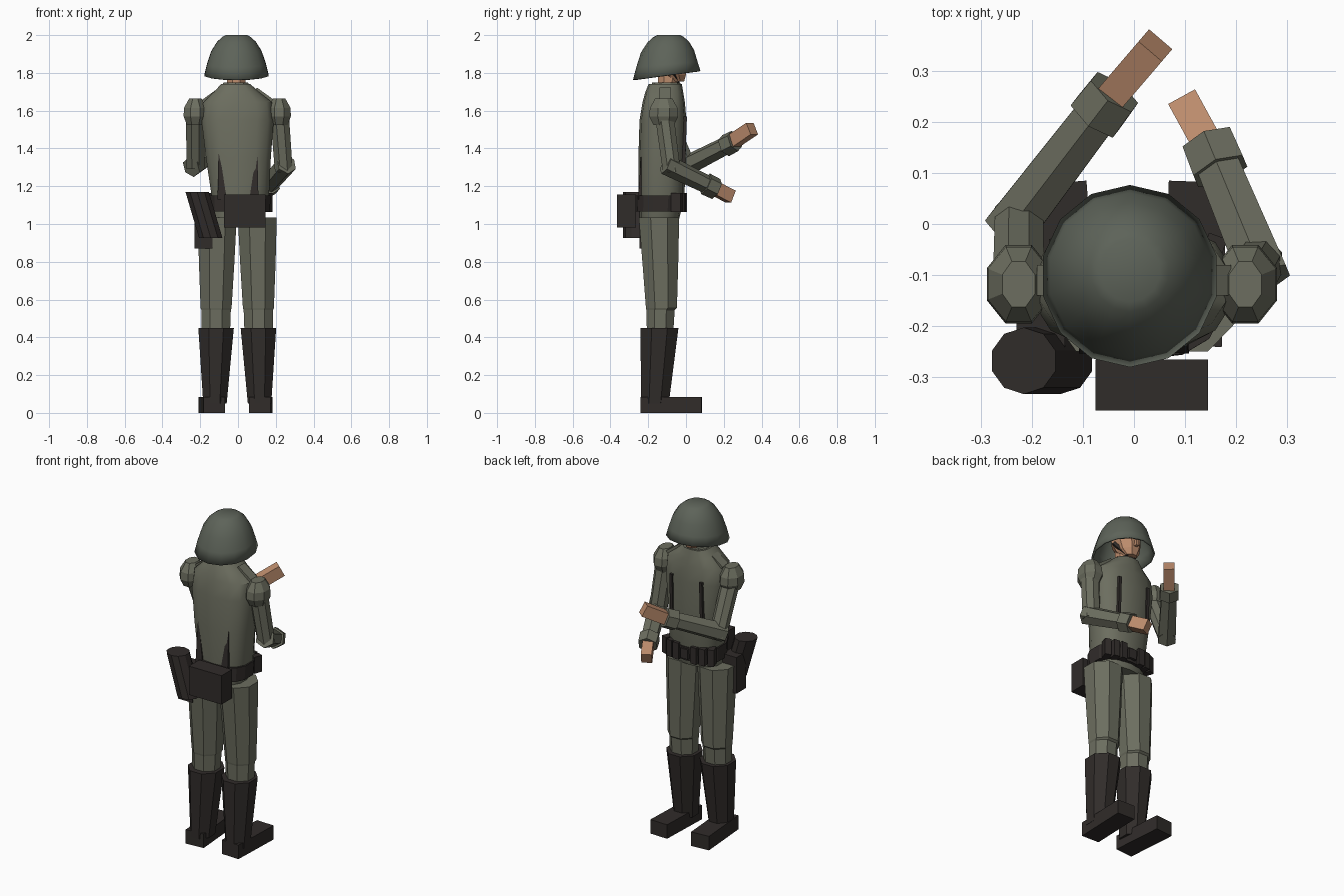
import bpy
import bmesh
import math
from mathutils import Vector, Matrix

cube = bpy.data.objects.get("Cube")
if cube:
    bpy.data.objects.remove(cube, do_unlink=True)


def material(name, rgb):
    m = bpy.data.materials.new(name)
    m.use_nodes = True
    color = (*rgb, 1)
    m.diffuse_color = color
    node = m.node_tree.nodes["Principled BSDF"]
    node.inputs["Base Color"].default_value = color
    node.inputs["Roughness"].default_value = 0.8
    return m


CLOTH = material("field_cloth", (0.15, 0.155, 0.115))
STEEL = material("painted_steel", (0.11, 0.125, 0.1))
LEATHER = material("dark_leather", (0.03, 0.025, 0.023))
SKIN = material("skin", (0.5, 0.26, 0.15))


def finish(name, bm, mat, smooth=None):
    bmesh.ops.recalc_face_normals(bm, faces=bm.faces)
    mesh = bpy.data.meshes.new(name)
    bm.to_mesh(mesh)
    bm.free()
    obj = bpy.data.objects.new(name, mesh)
    bpy.context.collection.objects.link(obj)
    mesh.materials.append(mat)
    if smooth:
        bpy.ops.object.select_all(action="DESELECT")
        obj.select_set(True)
        bpy.context.view_layer.objects.active = obj
        bpy.ops.object.shade_smooth_by_angle(angle=math.radians(smooth))
    return obj


def loft(name, rings, sides, mat, power=2, smooth=None, tilts=None, open_start=False):
    """Skin rings of (centre, half_width, half_depth) placed along one axis."""
    bm = bmesh.new()
    axis = (Vector(rings[-1][0]) - Vector(rings[0][0])).normalized()
    if abs(axis.z) > 0.9:
        u, v = Vector((1, 0, 0)), Vector((0, 1, 0))
    else:
        u = axis.cross(Vector((0, 0, 1))).normalized()
        v = axis.cross(u)
    grow = 1 / math.cos(math.pi / sides) if power == 2 else 1
    loops = []
    for k, (centre, a, b) in enumerate(rings):
        loop = []
        for i in range(sides):
            t = (i + 0.5) * math.tau / sides
            c, s = (math.copysign(abs(f) ** (2 / power), f) for f in (math.cos(t), math.sin(t)))
            p = Vector(centre) + u * (a * c * grow) + v * (b * s * grow)
            if tilts:
                p.z += tilts[k] * (p.y - centre[1])
            loop.append(bm.verts.new(p))
        loops.append(loop)
    for low, high in zip(loops, loops[1:]):
        for i in range(sides):
            j = (i + 1) % sides
            bm.faces.new((low[i], low[j], high[j], high[i]))
    if not open_start:
        bm.faces.new(loops[0])
    bm.faces.new(loops[-1])
    return finish(name, bm, mat, smooth)


def upright(name, rows, sides, mat, **options):
    """Vertical loft from rows of z, centre x, centre y, half width, half depth."""
    return loft(name, [((x, y, z), a, b) for z, x, y, a, b in rows], sides, mat, **options)


def limb(name, start, end, r0, r1, sides, mat, flat=1):
    return loft(name, [(start, r0, r0 * flat), (end, r1, r1 * flat)], sides, mat)


def box(name, centre, size, mat, turn=0):
    bm = bmesh.new()
    bmesh.ops.create_cube(bm, size=1)
    bm.transform(Matrix.Translation(centre) @ Matrix.Rotation(math.radians(turn), 4, "Z")
                 @ Matrix.Diagonal((*size, 1)))
    return finish(name, bm, mat)


# Jacket with a standing collar
upright("jacket", [
    (1.03, 0, -0.14, 0.14, 0.105),
    (1.15, 0.012, -0.13, 0.155, 0.122),
    (1.35, 0.002, -0.127, 0.175, 0.125),
    (1.55, -0.002, -0.122, 0.195, 0.124),
    (1.645, -0.002, -0.118, 0.185, 0.112),
    (1.7, -0.008, -0.115, 0.12, 0.1),
    (1.74, -0.012, -0.11, 0.08, 0.088),
], 14, CLOTH, power=2.6, smooth=40)
upright("collar", [
    (1.69, -0.012, -0.105, 0.085, 0.082),
    (1.75, -0.012, -0.105, 0.065, 0.07),
], 10, CLOTH)

# Neck, head and helmet
upright("neck", [(1.7, -0.01, -0.1, 0.048, 0.052), (1.82, -0.01, -0.09, 0.05, 0.055)], 8, SKIN)
upright("head", [
    (1.755, -0.01, -0.045, 0.035, 0.035),
    (1.79, -0.01, -0.065, 0.06, 0.065),
    (1.85, -0.01, -0.08, 0.075, 0.085),
    (1.93, -0.01, -0.09, 0.06, 0.07),
], 8, SKIN)
box("nose", (-0.01, 0.005, 1.82), (0.02, 0.03, 0.035), SKIN)
for side, tag in ((1, "left"), (-1, "right")):
    limb(f"{tag}_chin_strap", (side * 0.085 - 0.01, -0.085, 1.83),
         (side * 0.02 - 0.01, -0.04, 1.755), 0.009, 0.009, 4, LEATHER)
helmet = upright("helmet", [
    (1.787, -0.008, -0.102, 0.17, 0.174),
    (1.845, -0.008, -0.101, 0.156, 0.158),
    (1.915, -0.008, -0.098, 0.133, 0.137),
    (1.965, -0.008, -0.094, 0.102, 0.106),
    (1.99, -0.008, -0.092, 0.075, 0.078),
    (2.0, -0.008, -0.091, 0.058, 0.06),
], 14, STEEL, smooth=40, tilts=(0.13, 0.09, 0.05, 0.02, 0, 0), open_start=True)
shell = helmet.modifiers.new("shell", "SOLIDIFY")
shell.thickness = 0.01
shell.offset = -1

# Legs, boots and feet
for side, tag in ((1, "left"), (-1, "right")):
    shift = -0.004
    upright(f"{tag}_trouser_leg", [
        (z, side * x + shift, y, a, b) for z, x, y, a, b in (
            (0.43, 0.113, -0.137, 0.075, 0.07),
            (0.545, 0.112, -0.135, 0.078, 0.075),
            (0.555, 0.112, -0.13, 0.082, 0.082),
            (0.8, 0.109, -0.136, 0.094, 0.095),
            (1.035, 0.106, -0.143, 0.103, 0.107))
    ], 8, CLOTH)
    upright(f"{tag}_boot_shaft", [
        (0.05, side * 0.118 + shift, -0.165, 0.062, 0.074),
        (0.45, side * 0.112 + shift, -0.14, 0.094, 0.1),
    ], 8, LEATHER)
box("left_foot", (0.12, -0.078, 0.0425), (0.115, 0.322, 0.085), LEATHER, turn=-2)
box("right_foot", (-0.138, -0.078, 0.0425), (0.115, 0.318, 0.085), LEATHER, turn=4.5)

# Arms: shoulder, elbow, wrist, fingertips
ARMS = {
    "left": ((0.218, -0.118, 1.6), (0.243, -0.075, 1.3), (0.15, 0.15, 1.19), (0.1, 0.237, 1.145)),
    "right": ((-0.226, -0.118, 1.6), (-0.225, 0.015, 1.315), (-0.045, 0.25, 1.435), (0.042, 0.35, 1.505)),
}
for tag, joints in ARMS.items():
    shoulder, elbow, wrist, tip = map(Vector, joints)
    upright(f"{tag}_shoulder_cap", [
        (1.525, shoulder.x, shoulder.y, 0.045, 0.055),
        (1.57, shoulder.x, shoulder.y, 0.062, 0.077),
        (1.615, shoulder.x, shoulder.y, 0.06, 0.073),
        (1.665, shoulder.x, shoulder.y, 0.032, 0.045),
    ], 8, CLOTH)
    limb(f"{tag}_upper_arm", shoulder, elbow + Vector((0, 0, -0.025)), 0.05, 0.047, 8, CLOTH)
    along = (wrist - elbow).normalized()
    limb(f"{tag}_forearm", elbow - along * 0.04, wrist - along * 0.04, 0.048, 0.042, 6, CLOTH)
    limb(f"{tag}_cuff", wrist - along * 0.055, wrist + along * 0.012, 0.052, 0.05, 6, CLOTH)
    limb(f"{tag}_hand", wrist - along * 0.02, tip, 0.03, 0.03, 4, SKIN, flat=1.15)

# Belt, buckle and ammunition pouches
upright("belt", [
    (1.065, 0.01, -0.138, 0.162, 0.128),
    (1.15, 0.012, -0.134, 0.164, 0.13),
], 14, LEATHER, power=2.6)
box("belt_buckle", (0.01, -0.005, 1.11), (0.05, 0.02, 0.06), LEATHER)
for side, tag in ((1, "left"), (-1, "right")):
    for i, (x, y, turn) in enumerate(((0.06, -0.022, 0), (0.105, -0.03, -8), (0.148, -0.048, -20))):
        box(f"{tag}_pouch_{i + 1}", (side * x + 0.008, y, 1.113), (0.038, 0.052, 0.1),
            LEATHER, turn=side * turn)

# Harness straps and shoulder boards
for side, tag in ((1, "left"), (-1, "right")):
    x = side * 0.1
    limb(f"{tag}_back_strap", (side * 0.084, -0.242, 1.13), (x, -0.235, 1.37),
         0.024, 0.004, 4, LEATHER, flat=0.5)
    limb(f"{tag}_chest_strap", (x, -0.014, 1.3), (x, -0.004, 1.57), 0.009, 0.009, 4, LEATHER)
    limb(f"{tag}_shoulder_board", (side * 0.095, -0.11, 1.715), (side * 0.185, -0.11, 1.65),
         0.03, 0.03, 4, CLOTH, flat=0.3)

# Rear gear: satchel, canister and hanging bag
box("satchel", (0.035, -0.315, 1.068), (0.22, 0.1, 0.175), LEATHER)
limb("canister", (-0.144, -0.268, 0.925), (-0.216, -0.268, 1.17), 0.062, 0.062, 10, LEATHER)
box("side_bag", (-0.183, -0.2, 0.98), (0.095, 0.09, 0.22), LEATHER)
